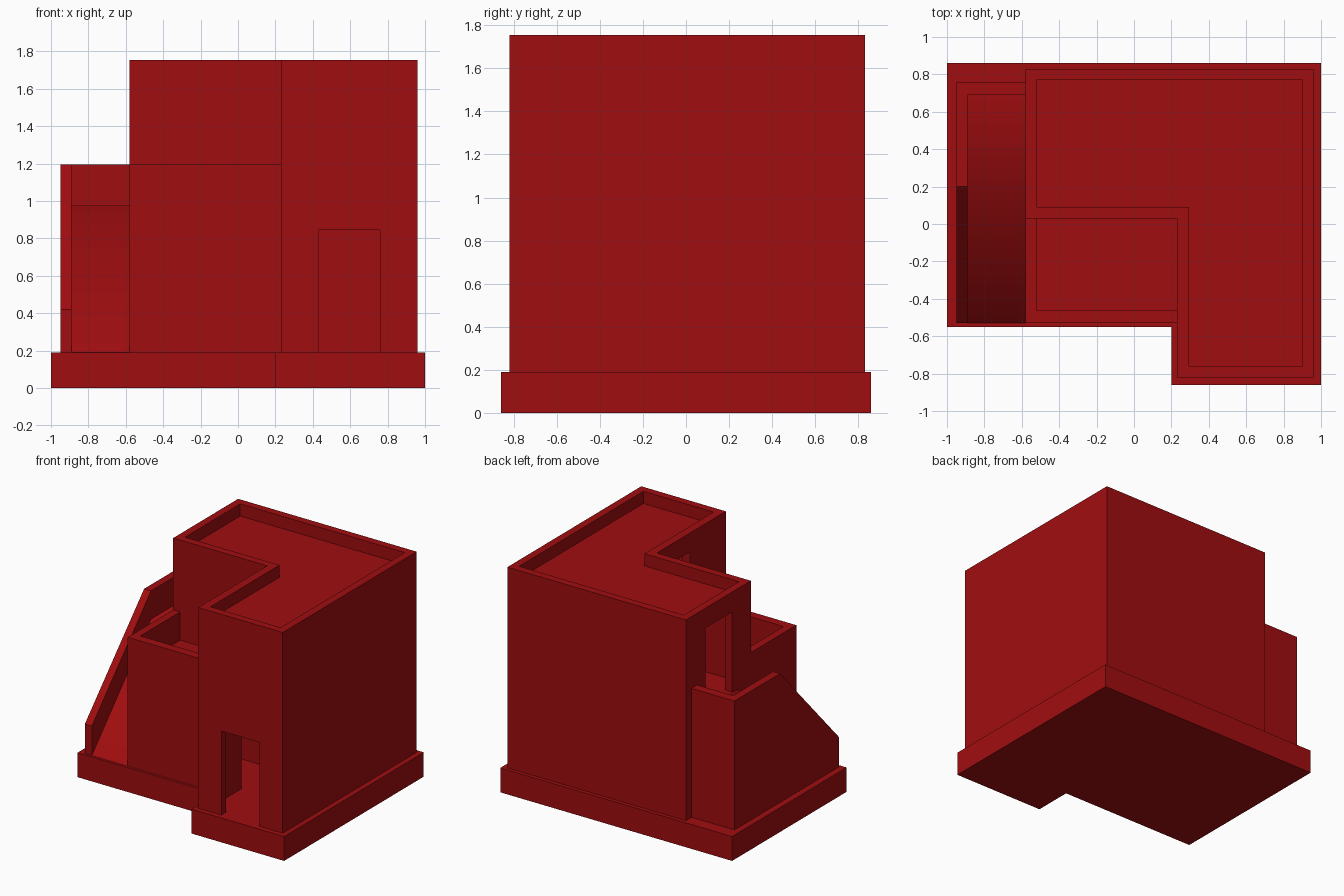
import bpy, bmesh, math
from mathutils import Vector

cube = bpy.data.objects.get("Cube")
if cube:
    bpy.data.objects.remove(cube, do_unlink=True)

red = bpy.data.materials.new("deep red")
red.use_nodes = True
COLOR = (0.35, 0.004, 0.005, 1)
red.diffuse_color = COLOR
red.node_tree.nodes["Principled BSDF"].inputs["Base Color"].default_value = COLOR

# Main levels, in metres of the finished model
GROUND, FLOOR, ROOF = 0.19, 0.975, 1.66
PARAPET, TOP = 1.195, 1.755


def prism(name, points, low, high, axis="z"):
    """Extrude an (x, y) outline up z, or a (y, z) outline along x."""
    place = (lambda a, b, h: (a, b, h)) if axis == "z" else (lambda a, b, h: (h, a, b))
    bm = bmesh.new()
    face = bm.faces.new([bm.verts.new(place(a, b, low)) for a, b in points])
    new = bmesh.ops.extrude_face_region(bm, geom=[face])["geom"]
    offset = Vector(place(0, 0, high - low))
    bmesh.ops.translate(bm, vec=offset, verts=[v for v in new if isinstance(v, bmesh.types.BMVert)])
    bmesh.ops.recalc_face_normals(bm, faces=bm.faces)
    mesh = bpy.data.meshes.new(name)
    bm.to_mesh(mesh)
    bm.free()
    mesh.materials.append(red)
    obj = bpy.data.objects.new(name, mesh)
    bpy.context.collection.objects.link(obj)
    return obj


def box(name, x, y, z):
    outline = [(x[0], y[0]), (x[1], y[0]), (x[1], y[1]), (x[0], y[1])]
    return prism(name, outline, z[0], z[1])


def l_outline(left, right, front, back, step_x, step_y):
    return [(left, step_y), (step_x, step_y), (step_x, front),
            (right, front), (right, back), (left, back)]


def carve(target, cutters):
    """Subtract each cutter, then discard it."""
    bpy.context.view_layer.objects.active = target
    for cutter in cutters:
        mod = target.modifiers.new("carve", "BOOLEAN")
        mod.operation, mod.solver, mod.object = "DIFFERENCE", "EXACT", cutter
        bpy.ops.object.modifier_apply(modifier=mod.name)
        bpy.data.objects.remove(cutter, do_unlink=True)


# Stepped plinth
prism("plinth", l_outline(-1, 1, -0.86, 0.86, 0.2, -0.55), 0, GROUND)

# L-shaped tower: rooms, sunken roof and doorways
tower = prism("tower", l_outline(-0.58, 0.96, -0.82, 0.83, 0.23, 0.03), GROUND, TOP)
inner = l_outline(-0.52, 0.90, -0.76, 0.77, 0.295, 0.09)
carve(tower, [
    prism("roof_recess", inner, ROOF, TOP + 0.1),
    prism("lower_room", inner, GROUND - 0.1, 0.93),
    prism("upper_room", inner, FLOOR, 1.62),
    box("front_doorway", (0.43, 0.76), (-0.9, -0.7), (GROUND - 0.1, 0.845)),
    box("ramp_doorway", (-0.65, -0.45), (0.26, 0.59), (FLOOR, 1.6)),
    box("terrace_doorway", (0.15, 0.4), (-0.38, -0.05), (FLOOR, 1.61)),
    box("inner_doorway", (0.15, 0.4), (-0.38, -0.05), (GROUND - 0.1, 0.845)),
])

# Terrace block: open to the tower walls behind and beside it
terrace = box("terrace", (-0.58, 0.23), (-0.53, 0.03), (GROUND, PARAPET))
carve(terrace, [
    box("terrace_recess", (-0.52, 0.3), (-0.46, 0.1), (FLOOR, PARAPET + 0.1)),
    box("terrace_room", (-0.52, 0.3), (-0.46, 0.1), (GROUND - 0.1, 0.93)),
])

# Ramp with landing, softly shaded across its crest
ramp = prism("ramp", [(-0.53, GROUND), (0.2, FLOOR), (0.69, FLOOR), (0.69, GROUND)],
             -0.89, -0.58, "x")
bpy.ops.object.select_all(action="DESELECT")
ramp.select_set(True)
bpy.context.view_layer.objects.active = ramp
bpy.ops.object.shade_smooth_by_angle(angle=math.radians(55))

# Ramp side wall and end wall
prism("ramp_side_wall", [(-0.53, GROUND), (-0.53, 0.42), (0.2, PARAPET),
                         (0.76, PARAPET), (0.76, GROUND)], -0.95, -0.89, "x")
box("ramp_end_wall", (-0.89, -0.58), (0.69, 0.76), (GROUND, PARAPET))
